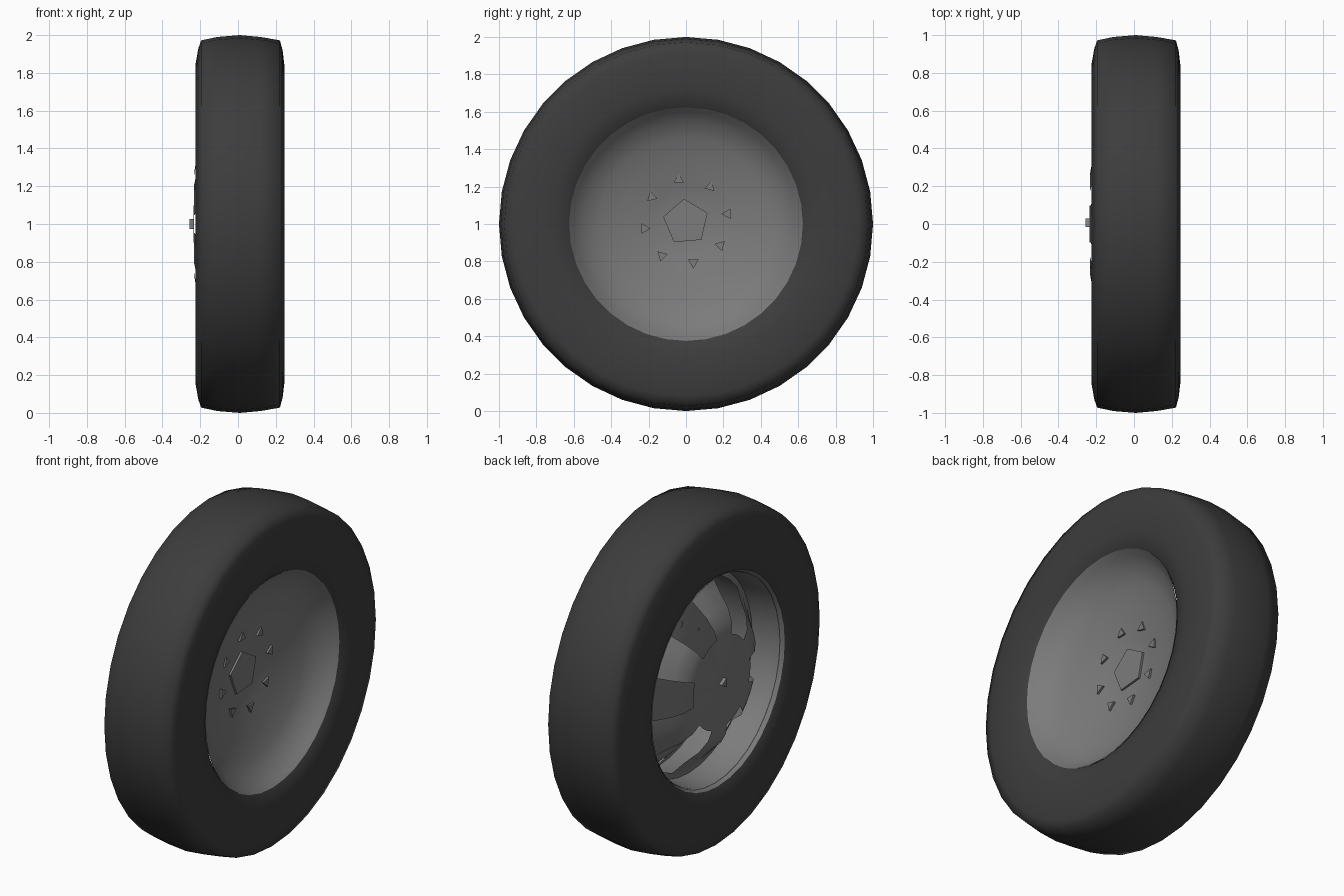
import bpy, bmesh, math

if "Cube" in bpy.data.objects:
    bpy.data.objects.remove(bpy.data.objects["Cube"])

SEG = 36
CZ = 1.0


def material(name, c):
    m = bpy.data.materials.new(name)
    m.diffuse_color = (c, c, c, 1)
    m.use_nodes = True
    m.node_tree.nodes["Principled BSDF"].inputs["Base Color"].default_value = m.diffuse_color
    return m


RUBBER = material("dark_rubber", 0.046)
STEEL = material("grey_steel", 0.20)


def finish(bm, name, mat, angle):
    bmesh.ops.remove_doubles(bm, verts=bm.verts, dist=1e-5)
    bmesh.ops.recalc_face_normals(bm, faces=bm.faces)
    me = bpy.data.meshes.new(name)
    bm.to_mesh(me)
    bm.free()
    me.materials.append(mat)
    ob = bpy.data.objects.new(name, me)
    bpy.context.collection.objects.link(ob)
    ob.location.z = CZ
    bpy.ops.object.select_all(action='DESELECT')
    ob.select_set(True)
    bpy.context.view_layer.objects.active = ob
    bpy.ops.object.shade_smooth_by_angle(angle=math.radians(angle))
    return ob


def lathe(name, profile, mat, closed=False, skip=None, angle=80):
    """Spin (radius, x) points about the x axis; skip(band, segment) leaves holes."""
    bm = bmesh.new()
    rings = []
    for r, x in profile:
        if r == 0:
            rings.append([bm.verts.new((x, 0, 0))] * SEG)
        else:
            rings.append([bm.verts.new((x, r * math.cos(2 * math.pi * i / SEG),
                                        r * math.sin(2 * math.pi * i / SEG)))
                          for i in range(SEG)])
    n = len(rings)
    for b in range(n if closed else n - 1):
        p, q = rings[b], rings[(b + 1) % n]
        for i in range(SEG):
            if skip and skip(b, i):
                continue
            j = (i + 1) % SEG
            vs = list(dict.fromkeys([p[i], p[j], q[j], q[i]]))
            bm.faces.new(vs)
    return finish(bm, name, mat, angle)


def prism(name, sides, radius, x0, x1, y, z, turn, mat):
    """Small upright prism along x, used for the hub and nuts."""
    bm = bmesh.new()
    a = [turn + 2 * math.pi * i / sides for i in range(sides)]
    lo, hi = [[bm.verts.new((x, y + radius * math.cos(t), z + radius * math.sin(t)))
               for t in a] for x in (x0, x1)]
    bm.faces.new(lo)
    bm.faces.new(hi)
    for i in range(sides):
        j = (i + 1) % sides
        bm.faces.new((lo[i], lo[j], hi[j], hi[i]))
    return finish(bm, name, mat, 30)


# Tyre: closed cross-section with a crowned tread and soft shoulders
lathe("tire", [(1.0, 0.01), (0.99, -0.11), (0.972, -0.195), (0.93, -0.21),
               (0.85, -0.224), (0.72, -0.224), (0.63, -0.213), (0.605, -0.19),
               (0.605, 0.20), (0.63, 0.225), (0.72, 0.243), (0.83, 0.247),
               (0.92, 0.236), (0.972, 0.222), (0.99, 0.12)],
      RUBBER, closed=True)

# Rim barrel lining the tyre opening
lathe("rim_barrel", [(0.62, -0.212), (0.60, -0.18), (0.59, -0.02),
                     (0.592, 0.12), (0.61, 0.2)], STEEL)

# Concave outer dish on the right side
lathe("outer_dish", [(0.625, 0.226), (0.60, 0.198), (0.55, 0.145), (0.46, 0.105),
                     (0.36, 0.075), (0.28, 0.057), (0.20, 0.04), (0.12, 0.025),
                     (0, 0.025)], STEEL)

# Domed inner disc with six vent holes on the left side
lathe("vented_disc", [(0, -0.235), (0.27, -0.233), (0.33, -0.222), (0.40, -0.18),
                      (0.48, -0.10), (0.55, -0.04), (0.592, -0.02)], STEEL,
      skip=lambda b, i: 1 <= b <= 4 and i % 6 in (5, 0, 1))

# Five-sided hub cap, eight wheel nuts, axle pin
prism("hub_cap", 5, 0.125, 0.026, 0.038, 0, 0.01, math.radians(95), STEEL)
for k in range(8):
    t = math.radians(10 + 45 * k)
    prism("wheel_nut", 3, 0.032, 0.048, 0.06, 0.225 * math.cos(t),
          0.015 + 0.225 * math.sin(t), math.radians(60 + 15 * k), STEEL)
prism("axle_pin", 3, 0.03, -0.257, -0.234, 0, 0, 0, STEEL)
